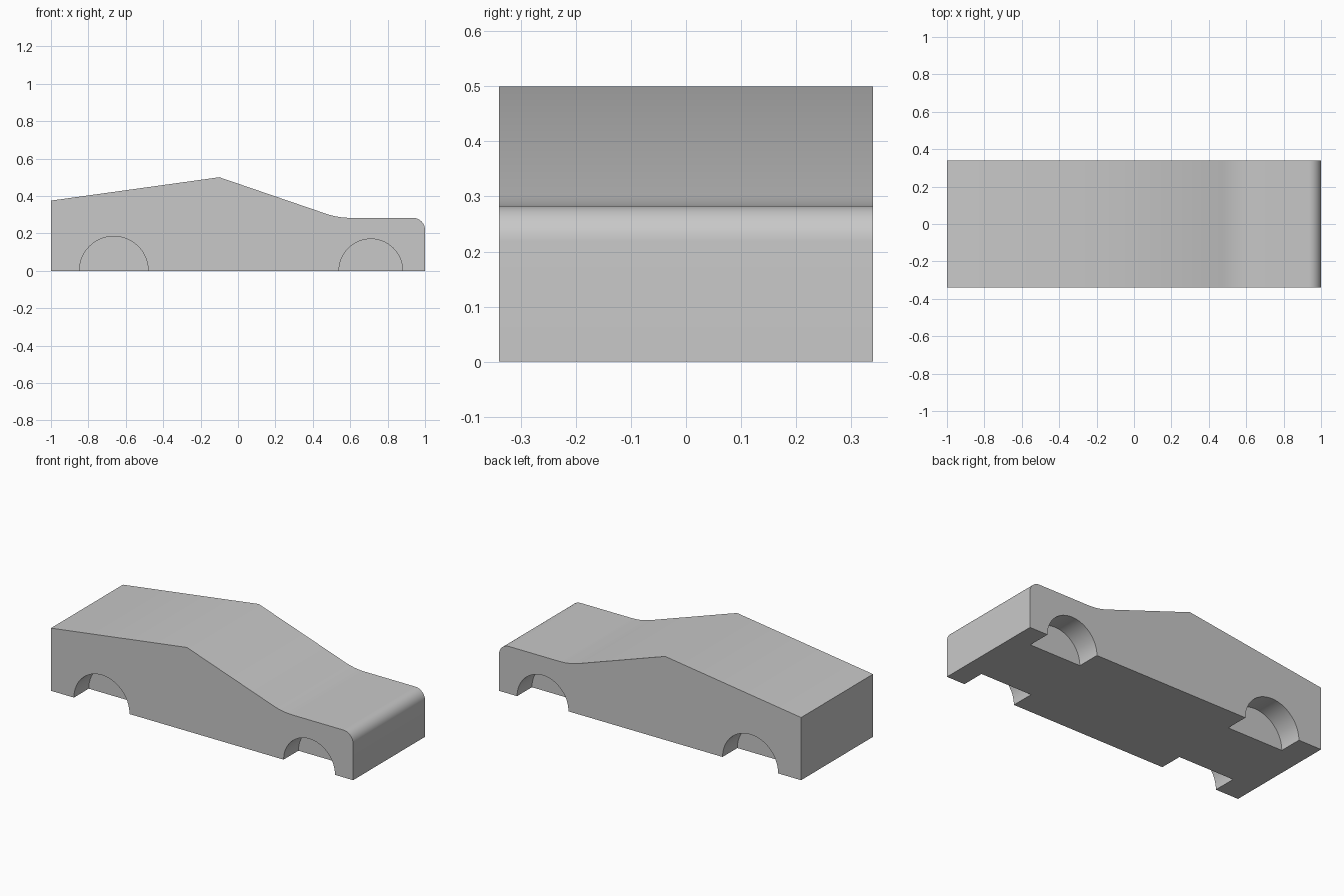
import bpy
import bmesh
from math import cos, sin, atan, tan, pi, radians
from mathutils import Matrix

cube = bpy.data.objects.get("Cube")
if cube:
    bpy.data.objects.remove(cube, do_unlink=True)

HALF_WIDTH = 0.34
WELL_DEPTH = 0.14

grey = bpy.data.materials.new("plain grey")
grey.use_nodes = True
colour = (0.58, 0.58, 0.58, 1)
grey.diffuse_color = colour
grey.node_tree.nodes["Principled BSDF"].inputs["Base Color"].default_value = colour


def arc(cx, cz, r, start, end, steps):
    """Points along an arc in the side profile."""
    angles = [start + (end - start) * i / steps for i in range(steps + 1)]
    return [(cx + r * cos(a), cz + r * sin(a)) for a in angles]


def finish(bm, name):
    bmesh.ops.recalc_face_normals(bm, faces=bm.faces)
    mesh = bpy.data.meshes.new(name)
    bm.to_mesh(mesh)
    bm.free()
    mesh.materials.append(grey)
    obj = bpy.data.objects.new(name, mesh)
    bpy.context.collection.objects.link(obj)
    return obj


# Side profile: tail, roof ridge, windscreen blending into bonnet, rounded nose
bonnet, ridge_x, ridge_z = 0.283, -0.1, 0.5
slope = atan(0.342)
blend_r, nose_r = 0.4, 0.065
foot_x = ridge_x + (ridge_z - bonnet) / tan(slope)
blend_x = foot_x + blend_r * tan(slope / 2)
profile = [(-1, 0), (-1, 0.375), (ridge_x, ridge_z)]
profile += arc(blend_x, bonnet + blend_r, blend_r, 1.5 * pi - slope, 1.5 * pi, 8)
profile += arc(1 - nose_r, bonnet - nose_r, nose_r, pi / 2, 0, 12)
profile += [(1, 0)]

# Car body
bm = bmesh.new()
side = bm.faces.new([bm.verts.new((x, -HALF_WIDTH, z)) for x, z in profile])
extruded = bmesh.ops.extrude_face_region(bm, geom=[side])["geom"]
bmesh.ops.translate(bm, vec=(0, 2 * HALF_WIDTH, 0),
                    verts=[v for v in extruded if isinstance(v, bmesh.types.BMVert)])
body = finish(bm, "car_body")

# Wheel wells: four cylinders cut into the sides
bm = bmesh.new()
for x, r in ((-0.664, 0.184), (0.71, 0.17)):
    for y in (-HALF_WIDTH, HALF_WIDTH):
        bmesh.ops.create_cone(
            bm, cap_ends=True, segments=64, radius1=r, radius2=r, depth=2 * WELL_DEPTH,
            matrix=Matrix.Translation((x, y, 0)) @ Matrix.Rotation(pi / 2, 4, "X"))
cutter = finish(bm, "wheel_well_cutter")
cutter.hide_render = True

cut = body.modifiers.new("wheel wells", "BOOLEAN")
cut.operation = "DIFFERENCE"
cut.solver = "EXACT"
cut.object = cutter

bpy.ops.object.select_all(action="DESELECT")
body.select_set(True)
bpy.context.view_layer.objects.active = body
bpy.ops.object.modifier_apply(modifier=cut.name)
bpy.data.objects.remove(cutter, do_unlink=True)
bpy.ops.object.shade_smooth_by_angle(angle=radians(30))
